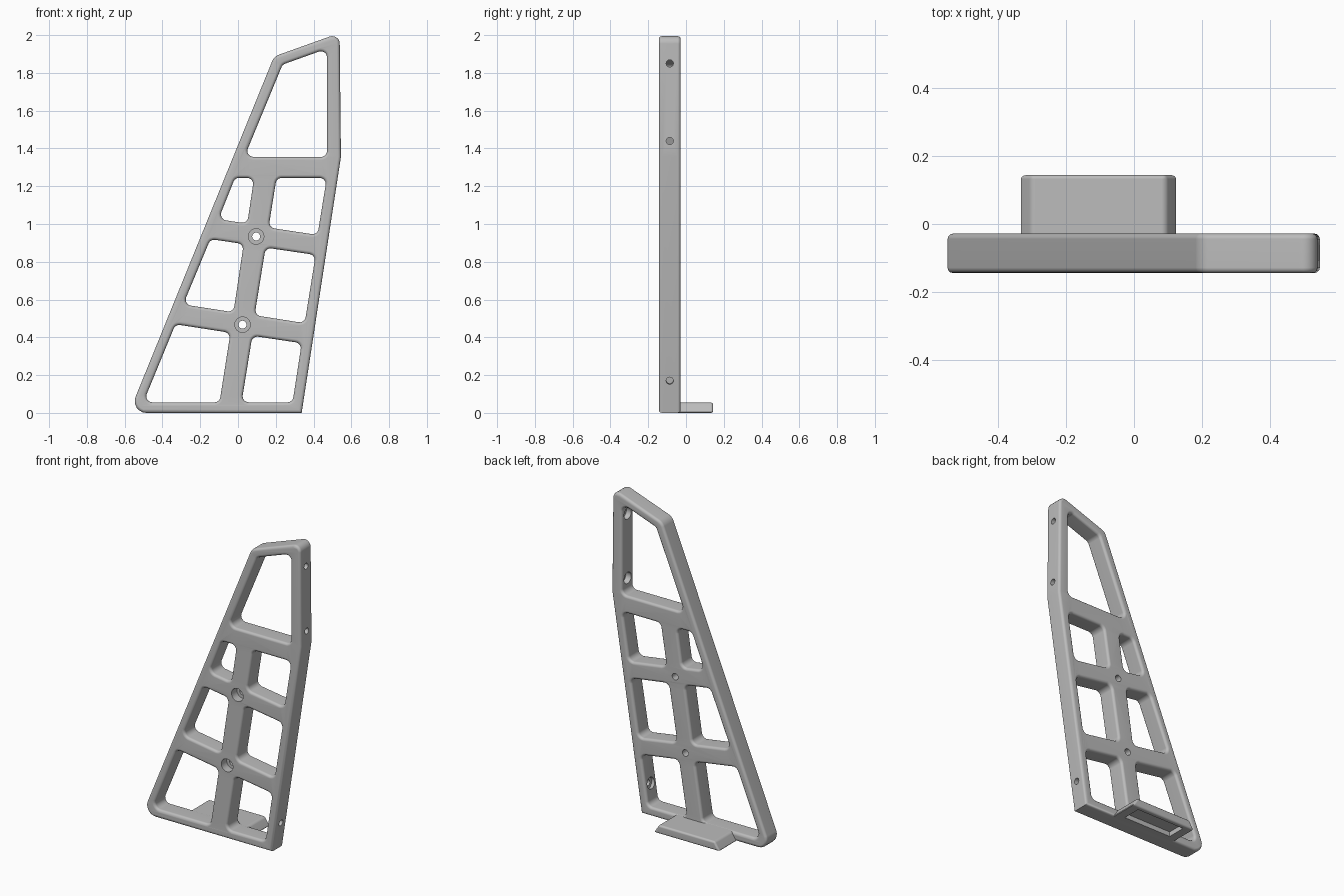
import bpy, bmesh, math
from mathutils import Vector, Matrix

old = bpy.data.objects.get("Cube")
if old:
    bpy.data.objects.remove(old, do_unlink=True)

grey = bpy.data.materials.new("plain grey")
grey.use_nodes = True
grey.diffuse_color = (0.5, 0.5, 0.5, 1)
grey.node_tree.nodes["Principled BSDF"].inputs["Base Color"].default_value = (0.5, 0.5, 0.5, 1)

MID_Y, HALF, FILLET = -0.086, 0.058, 0.016


def link(name, mesh):
    ob = bpy.data.objects.new(name, mesh)
    bpy.context.collection.objects.link(ob)
    mesh.materials.clear()
    mesh.materials.append(grey)
    return ob


def rounded(corners, steps=6):
    """Replace each (x, z, radius) corner with an arc."""
    out = []
    n = len(corners)
    for i, (x, z, r) in enumerate(corners):
        p = Vector((x, z))
        a = (Vector(corners[i - 1][:2]) - p).normalized()
        b = (Vector(corners[(i + 1) % n][:2]) - p).normalized()
        if r == 0:
            out.append(p)
            continue
        half = a.angle(b) / 2
        centre = p + (a + b).normalized() * (r / math.sin(half))
        start = p + a * (r / math.tan(half)) - centre
        end = p + b * (r / math.tan(half)) - centre
        for k in range(steps + 1):
            t = k / steps
            sweep = math.pi - 2 * half
            d = (start * math.sin((1 - t) * sweep) + end * math.sin(t * sweep)) / math.sin(sweep)
            out.append(centre + d)
    return out


def cutter(name, start, end, radius):
    """Cylinder between two points, used only for cutting."""
    start, end = Vector(start), Vector(end)
    axis = end - start
    turn = axis.to_track_quat('Z', 'Y').to_matrix().to_4x4()
    bm = bmesh.new()
    bmesh.ops.create_cone(bm, cap_ends=True, segments=24, radius1=radius, radius2=radius,
                          depth=axis.length,
                          matrix=Matrix.Translation((start + end) / 2) @ turn)
    mesh = bpy.data.meshes.new(name)
    bm.to_mesh(mesh)
    bm.free()
    return link(name, mesh)


def cut(ob, tool):
    mod = ob.modifiers.new("cut", 'BOOLEAN')
    mod.operation, mod.solver, mod.object = 'DIFFERENCE', 'EXACT', tool
    tool.hide_render = True
    tool.hide_viewport = True


def finish(ob):
    """Apply modifiers and shade smooth with sharp edges kept."""
    bpy.context.view_layer.update()
    dg = bpy.context.evaluated_depsgraph_get()
    mesh = bpy.data.meshes.new_from_object(ob.evaluated_get(dg))
    ob.modifiers.clear()
    ob.data = mesh
    bpy.ops.object.select_all(action='DESELECT')
    ob.select_set(True)
    bpy.context.view_layer.objects.active = ob
    bpy.ops.object.shade_smooth_by_angle(angle=math.radians(35))
    mod = ob.modifiers.new("flat face normals", 'WEIGHTED_NORMAL')
    mod.keep_sharp = True


# Frame outline and window openings
outline = [(-0.577, 0, 0.062), (0.337, 0, 0), (0.545, 1.356, 0),
           (0.538, 2.011, 0.04), (0.191, 1.887, 0.06)]
windows = [
    [(0.034, 1.355), (0.471, 1.355), (0.471, 1.928), (0.236, 1.844)],
    [(-0.103, 1.025), (0.049, 1.002), (0.085, 1.244), (-0.016, 1.244)],
    [(0.162, 0.981), (0.421, 0.942), (0.47, 1.244), (0.204, 1.244)],
    [(-0.290, 0.574), (-0.024, 0.533), (0.03, 0.894), (-0.146, 0.92)],
    [(0.088, 0.517), (0.353, 0.475), (0.411, 0.836), (0.146, 0.875)],
    [(-0.501, 0.056), (-0.098, 0.056), (-0.04, 0.424), (-0.331, 0.469)],
    [(0.019, 0.056), (0.289, 0.056), (0.337, 0.369), (0.076, 0.408)],
]

# Frame plate: filled flat curve with rounded edges
curve = bpy.data.curves.new("frame_profile", 'CURVE')
curve.dimensions, curve.fill_mode = '2D', 'BOTH'
curve.extrude = HALF - FILLET
curve.bevel_depth, curve.bevel_resolution, curve.offset = FILLET, 2, -FILLET
for loop in [outline] + [[(x, z, 0.032) for x, z in w] for w in windows]:
    pts = rounded(loop)
    spline = curve.splines.new('POLY')
    spline.points.add(len(pts) - 1)
    for sp, p in zip(spline.points, pts):
        sp.co = (p.x, p.y, 0, 1)
    spline.use_cyclic_u = True
profile = bpy.data.objects.new("frame_profile", curve)
bpy.context.collection.objects.link(profile)
bpy.context.view_layer.update()
dg = bpy.context.evaluated_depsgraph_get()
mesh = bpy.data.meshes.new_from_object(profile.evaluated_get(dg))
bpy.data.objects.remove(profile, do_unlink=True)
mesh.transform(Matrix.Translation((0, MID_Y, 0)) @ Matrix.Rotation(math.pi / 2, 4, 'X'))
bm = bmesh.new()
bm.from_mesh(mesh)
bmesh.ops.remove_doubles(bm, verts=bm.verts, dist=1e-5)
bmesh.ops.recalc_face_normals(bm, faces=bm.faces)
bm.to_mesh(mesh)
bm.free()
frame = link("frame", mesh)

# Counterbored holes through the two crossings
tools = []
for x, z in [(0.096, 0.934), (0.024, 0.467)]:
    tools.append(cutter("bolt_hole_cutter", (x, -0.3, z), (x, 0.1, z), 0.021))
    tools.append(cutter("bolt_head_cutter", (x, -0.3, z), (x, -0.09, z), 0.041))

# Screw holes through the left rail, widened on the inside
for x, z, tilt in [(0.54, 1.85, 0), (0.544, 1.44, 0), (0.363, 0.17, 0.15)]:
    out = Vector((math.cos(tilt), 0, -math.sin(tilt)))
    face = Vector((x, MID_Y, z))
    tools.append(cutter("screw_hole_cutter", face - out * 0.12, face + out * 0.05, 0.019))
    tools.append(cutter("screw_head_cutter", face - out * 0.13, face - out * 0.035, 0.036))
for tool in tools:
    cut(frame, tool)
finish(frame)

# Foot tab: sloped ends, hollow underside
bm = bmesh.new()
ends = [(-0.336, 0), (0.128, 0), (0.093, 0.055), (-0.301, 0.055)]
face = bm.faces.new([bm.verts.new((x, -0.06, z)) for x, z in ends])
ext = bmesh.ops.extrude_face_region(bm, geom=[face])
bmesh.ops.translate(bm, vec=(0, 0.204, 0),
                    verts=[v for v in ext["geom"] if isinstance(v, bmesh.types.BMVert)])
bmesh.ops.recalc_face_normals(bm, faces=bm.faces)
rim = [e for e in bm.edges if any(v.co.y > 0 for v in e.verts)]
bmesh.ops.bevel(bm, geom=rim, offset=0.012, segments=3, profile=0.5, affect='EDGES')
mesh = bpy.data.meshes.new("foot_tab")
bm.to_mesh(mesh)
bm.free()
tab = link("foot_tab", mesh)

bm = bmesh.new()
bmesh.ops.create_cube(bm, size=1, matrix=Matrix.Translation((-0.104, 0.056, 0))
                      @ Matrix.Diagonal((0.34, 0.12, 0.06, 1)))
mesh = bpy.data.meshes.new("pocket_cutter")
bm.to_mesh(mesh)
bm.free()
pocket = link("pocket_cutter", mesh)
cut(tab, pocket)
finish(tab)

# Cutters are no longer needed once applied
for tool in tools + [pocket]:
    bpy.data.objects.remove(tool, do_unlink=True)
